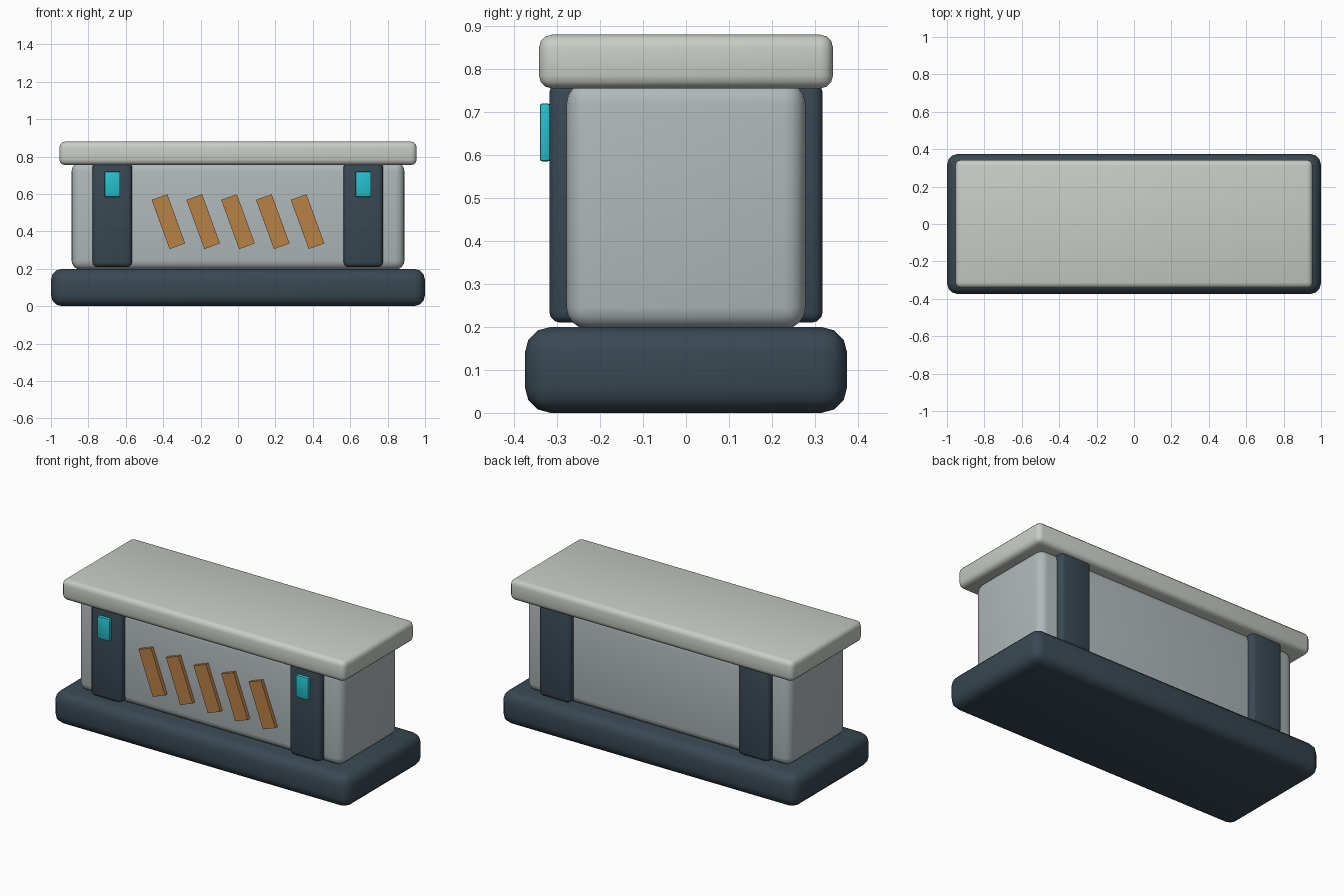
import bpy
from math import radians

if "Cube" in bpy.data.objects:
    bpy.data.objects.remove(bpy.data.objects["Cube"])


def material(name, rgb):
    m = bpy.data.materials.new(name)
    m.diffuse_color = (*rgb, 1)
    m.use_nodes = True
    m.node_tree.nodes["Principled BSDF"].inputs["Base Color"].default_value = m.diffuse_color
    return m


DARK = material("dark_slate", (0.04, 0.065, 0.085))
GREY = material("cool_grey", (0.43, 0.48, 0.49))
PALE = material("pale_grey", (0.58, 0.61, 0.56))
ORANGE = material("orange", (0.48, 0.22, 0.06))
CYAN = material("cyan", (0.02, 0.53, 0.62))


def box(name, x, y, z, mat, bevel=0.0, segments=3, tilt=0.0):
    """Box from (min, max) ranges, with optional rounded edges and tilt about y."""
    spans = (x, y, z)
    bpy.ops.mesh.primitive_cube_add(size=1, location=[(a + b) / 2 for a, b in spans])
    ob = bpy.context.object
    ob.name = name
    ob.scale = [b - a for a, b in spans]
    bpy.ops.object.transform_apply(location=False, rotation=False, scale=True)
    ob.rotation_euler.y = tilt
    ob.data.materials.append(mat)
    if bevel:
        mod = ob.modifiers.new("rounded_edges", "BEVEL")
        mod.width = bevel
        mod.segments = segments
        bpy.ops.object.modifier_apply(modifier=mod.name)
        bpy.ops.object.shade_smooth_by_angle(angle=radians(40))
    return ob


# Plinth, main body and top slab
box("base", (-1, 1), (-0.375, 0.375), (0, 0.2), DARK, 0.06)
box("body", (-0.89, 0.89), (-0.278, 0.278), (0.195, 0.77), GREY, 0.05, 4)
box("top_slab", (-0.955, 0.955), (-0.342, 0.342), (0.755, 0.88), PALE, 0.03)

# Pillars wrapping front and back, each with a front light
for side, cx in (("left", -0.672), ("right", 0.67)):
    box(f"{side}_pillar", (cx - 0.105, cx + 0.105), (-0.318, 0.318),
        (0.21, 0.77), DARK, 0.025)
    box(f"{side}_light", (cx - 0.042, cx + 0.042), (-0.34, -0.316),
        (0.585, 0.72), CYAN, 0.006, 2)

# Slanted hazard stripes on the front panel
for i in range(5):
    cx = (i - 2) * 0.186
    box(f"stripe_{i + 1}", (cx - 0.0445, cx + 0.0445), (-0.3, -0.27),
        (0.312, 0.592), ORANGE, tilt=radians(-20))
